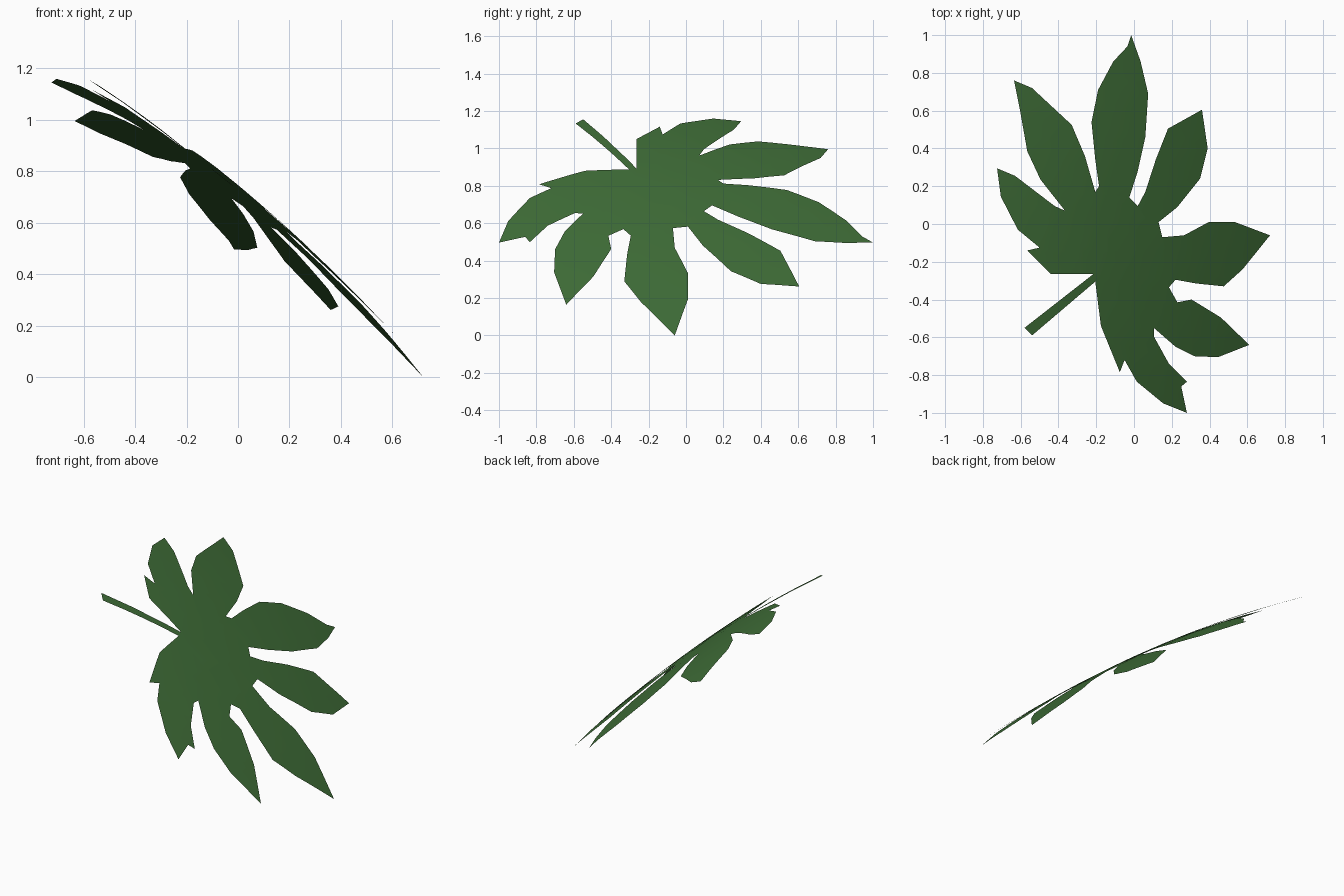
import bpy, bmesh
from mathutils import Vector

if "Cube" in bpy.data.objects:
    bpy.data.objects.remove(bpy.data.objects["Cube"])

green = bpy.data.materials.new("leaf_green")
green.diffuse_color = (0.05, 0.155, 0.039, 1)
green.use_nodes = True
green.node_tree.nodes["Principled BSDF"].inputs["Base Color"].default_value = green.diffuse_color

# Leaf outline seen from above, lobe by lobe, clockwise from the stem joint
outline = [
    (-.215, -.265), (-.44, -.265), (-.565, -.14), (-.50, -.125), (-.615, -.03),
    (-.705, .145), (-.725, .295), (-.63, .255), (-.42, .095), (-.365, .07),
    (-.495, .235), (-.565, .385), (-.605, .61), (-.635, .76), (-.54, .72),
    (-.33, .525), (-.26, .36), (-.205, .17), (-.185, .20),
    (-.205, .34), (-.225, .54), (-.19, .71), (-.11, .86), (-.035, .94),
    (-.015, 1.0), (.035, .86), (.075, .69), (.06, .46), (.02, .28),
    (-.025, .14), (.02, .095),
    (.06, .17), (.115, .34), (.18, .505), (.36, .605), (.39, .40),
    (.35, .24), (.23, .09), (.13, .01), (.15, -.07),
    (.265, -.06), (.395, .01), (.535, .01), (.72, -.06), (.575, -.24),
    (.475, -.33), (.33, -.315), (.22, -.295), (.185, -.335),
    (.23, -.415), (.305, -.40), (.46, -.495), (.61, -.64), (.445, -.705),
    (.32, -.70), (.22, -.65), (.105, -.55),
    (.105, -.595), (.185, -.74), (.28, -.835), (.25, -.86), (.28, -1.0),
    (.155, -.95), (.015, -.835), (-.05, -.72), (-.075, -.785),
    (-.175, -.54), (-.205, -.305),
]
stem = [(-.215, -.265), (-.205, -.305), (-.54, -.59), (-.58, -.55)]


def height(x, y):
    """Drooping, tilted surface that the whole leaf lies on."""
    return .694 - .83 * x - .2 * x * x - .13 * y - .08 * y * y


def sheet(name, points):
    """Flat outline, sliced into a grid and draped on the leaf surface."""
    bm = bmesh.new()
    bm.faces.new([bm.verts.new((x, y, 0)) for x, y in points])
    bmesh.ops.triangulate(bm, faces=bm.faces[:])
    for axis in (Vector((1, 0, 0)), Vector((0, 1, 0))):
        for i in range(-6, 7):
            bmesh.ops.bisect_plane(bm, geom=bm.verts[:] + bm.edges[:] + bm.faces[:],
                                   plane_co=axis * (i * .15 + .007), plane_no=axis)
    bmesh.ops.triangulate(bm, faces=bm.faces[:])
    bm.normal_update()
    for f in bm.faces:
        if f.normal.z < 0:
            f.normal_flip()
    for v in bm.verts:
        v.co.z = height(v.co.x, v.co.y)
    for f in bm.faces:
        f.smooth = True
    me = bpy.data.meshes.new(name)
    bm.to_mesh(me)
    bm.free()
    me.materials.append(green)
    ob = bpy.data.objects.new(name, me)
    bpy.context.collection.objects.link(ob)


sheet("leaf_blade", outline)
sheet("leaf_stem", stem)
